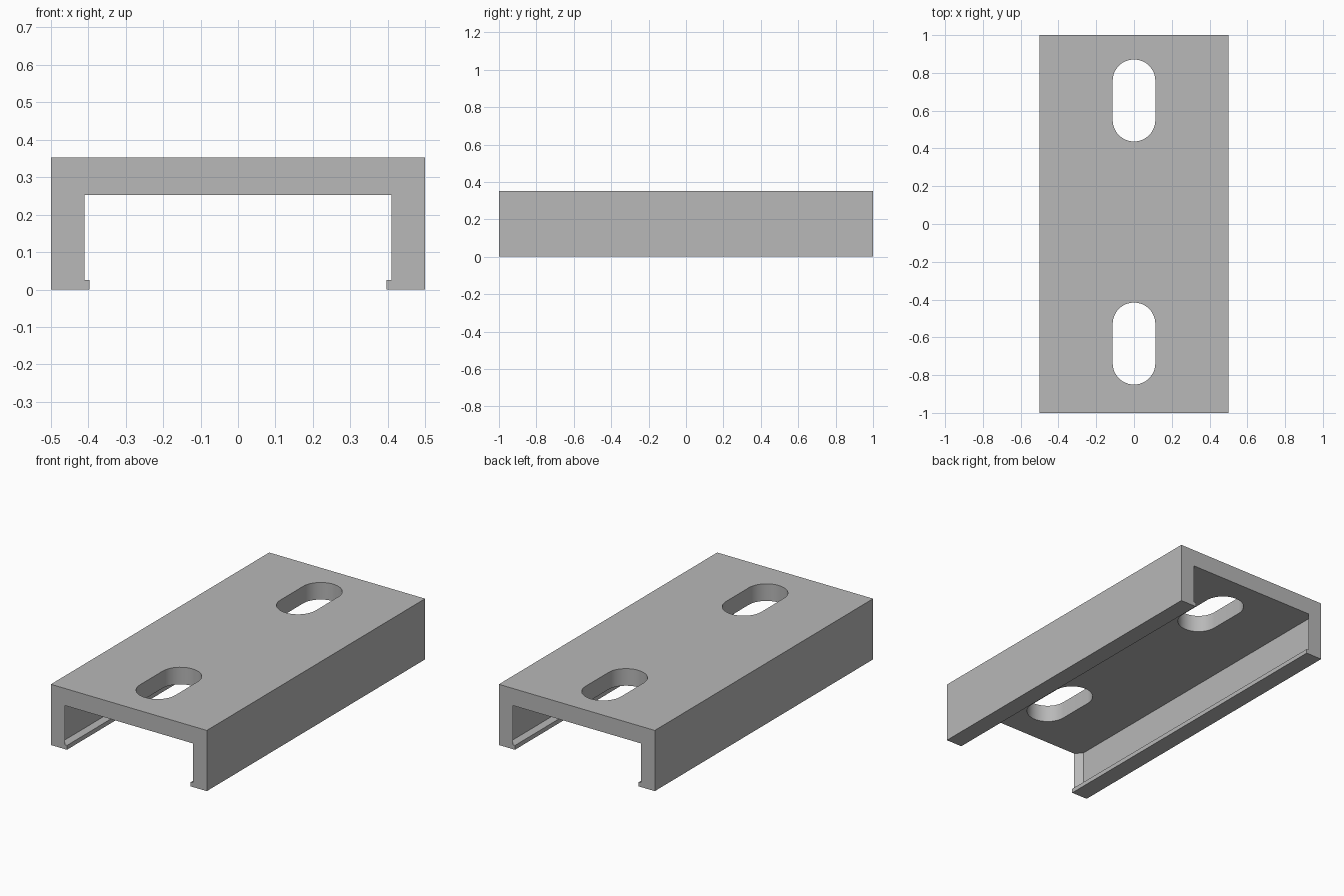
import bpy, bmesh, math
from mathutils import Vector

cube = bpy.data.objects.get("Cube")
if cube:
    bpy.data.objects.remove(cube, do_unlink=True)

grey = bpy.data.materials.new("light grey")
grey.use_nodes = True
colour = (0.48, 0.48, 0.48, 1)
grey.diffuse_color = colour
grey.node_tree.nodes["Principled BSDF"].inputs["Base Color"].default_value = colour


def prism(name, outline, offset):
    """Extrude a closed outline of 3D points along offset."""
    bm = bmesh.new()
    face = bm.faces.new([bm.verts.new(p) for p in outline])
    new = bmesh.ops.extrude_face_region(bm, geom=[face])["geom"]
    bmesh.ops.translate(bm, vec=Vector(offset),
                        verts=[v for v in new if isinstance(v, bmesh.types.BMVert)])
    bmesh.ops.recalc_face_normals(bm, faces=bm.faces)
    mesh = bpy.data.meshes.new(name)
    bm.to_mesh(mesh)
    bm.free()
    mesh.materials.append(grey)
    ob = bpy.data.objects.new(name, mesh)
    bpy.context.collection.objects.link(ob)
    return ob


W, L, H = 0.5, 1.0, 0.352      # half width, half length, height
INNER, CEIL = 0.41, 0.253      # inner wall face, underside of the top plate
LIP_X, LIP_Z = 0.397, 0.025    # retaining lip
DEEP, CHAMFER = 0.445, 0.04    # recess in the inner walls

# Channel body: half profile mirrored across x
half = [(W, H), (W, 0), (LIP_X, 0), (LIP_X, LIP_Z), (INNER, LIP_Z), (INNER, CEIL)]
profile = half + [(-x, z) for x, z in reversed(half)]
body = prism("channel_body", [(x, -L, z) for x, z in profile], (0, 2 * L, 0))

# Wall recesses with angled ends
cutters = []
for s in (1, -1):
    inside = INNER - 0.1
    pts = [(inside, -L), (INNER, -L), (DEEP, CHAMFER - L),
           (DEEP, L - CHAMFER), (INNER, L), (inside, L)]
    cutters.append(prism("recess_cutter", [(s * x, y, LIP_Z) for x, y in pts],
                         (0, 0, CEIL - LIP_Z)))

# Rounded mounting slots through the top plate
R, STRAIGHT, N = 0.113, 0.104, 24
for cy in (0.654, -0.633):
    pts = []
    for end in (1, -1):
        for i in range(N + 1):
            a = math.pi * i / N
            pts.append((end * R * math.cos(a),
                        cy + end * (STRAIGHT + R * math.sin(a)), CEIL - 0.1))
    cutters.append(prism("slot_cutter", pts, (0, 0, 0.3)))

# Cut, then drop the cutters
bpy.ops.object.select_all(action='DESELECT')
bpy.context.view_layer.objects.active = body
body.select_set(True)
for c in cutters:
    mod = body.modifiers.new("cut", 'BOOLEAN')
    mod.operation, mod.solver, mod.object = 'DIFFERENCE', 'EXACT', c
    bpy.ops.object.modifier_apply(modifier=mod.name)
    bpy.data.objects.remove(c, do_unlink=True)

bpy.ops.object.shade_smooth_by_angle(angle=math.radians(30))
